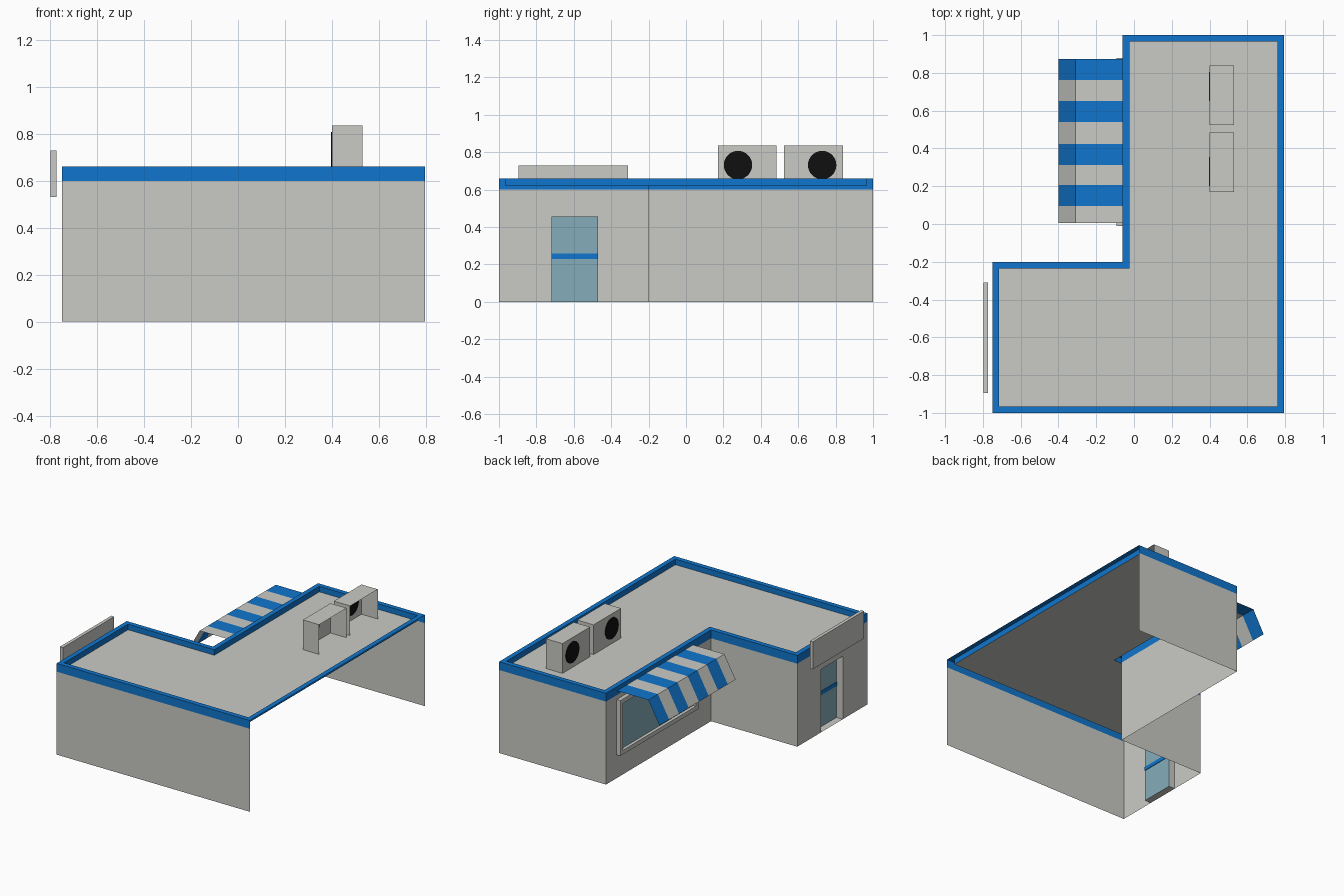
import bpy, bmesh, math
from mathutils import Vector, Matrix

if "Cube" in bpy.data.objects:
    bpy.data.objects.remove(bpy.data.objects["Cube"])


def material(name, rgb):
    m = bpy.data.materials.new(name)
    m.diffuse_color = (*rgb, 1)
    m.use_nodes = True
    m.node_tree.nodes["Principled BSDF"].inputs["Base Color"].default_value = m.diffuse_color
    return m


GREY = material("pale_grey", (0.59, 0.59, 0.56))
BLUE = material("bright_blue", (0.005, 0.18, 0.61))
GLASS = material("teal_glass", (0.235, 0.42, 0.50))
BLACK = material("black", (0.005, 0.005, 0.005))


def sheet(name, polys, mats, rule=None):
    """Object from corner lists; rule(i) gives the material index of face i."""
    bm = bmesh.new()
    for i, poly in enumerate(polys):
        f = bm.faces.new([bm.verts.new(p) for p in poly])
        f.material_index = rule(i) if rule else 0
    bmesh.ops.remove_doubles(bm, verts=bm.verts, dist=1e-5)
    me = bpy.data.meshes.new(name)
    bm.to_mesh(me)
    bm.free()
    for m in mats:
        me.materials.append(m)
    ob = bpy.data.objects.new(name, me)
    bpy.context.collection.objects.link(ob)
    return ob


def box(name, lo, hi, mat, skip_right=False):
    """Axis-aligned box, optionally open on its +x side."""
    bm = bmesh.new()
    bmesh.ops.create_cube(bm, size=1)
    for v in bm.verts:
        v.co = Vector([(a + b) / 2 + c * (b - a) for a, b, c in zip(lo, hi, v.co)])
    if skip_right:
        bm.normal_update()
        bmesh.ops.delete(bm, geom=[f for f in bm.faces if f.normal.x > 0.9], context='FACES')
    me = bpy.data.meshes.new(name)
    bm.to_mesh(me)
    bm.free()
    me.materials.append(mat)
    ob = bpy.data.objects.new(name, me)
    bpy.context.collection.objects.link(ob)
    return ob


# L-shaped plan, counter-clockwise from front left; edge 1 (right side) is open
plan = [Vector(p) for p in [(-0.75, -1), (0.795, -1), (0.795, 1),
                            (-0.06, 1), (-0.06, -0.2), (-0.75, -0.2)]]
N = len(plan)
WALL, TOP, ROOF, RIM = 0.60, 0.66, 0.62, 0.035


def inward(i):
    d = (plan[(i + 1) % N] - plan[i]).normalized()
    return Vector((-d.y, d.x))


inner = [plan[i] + RIM * (inward(i - 1) + inward(i)) for i in range(N)]


def strip(a, b, za, zb, i):
    j = (i + 1) % N
    return [(*a[i], za), (*a[j], za), (*b[j], zb), (*b[i], zb)]


# Walls: full sheets, except the door wall which is split round the opening
D0, D1, DH, DX = -0.72, -0.47, 0.455, -0.70
X = -0.75
walls = [strip(plan, plan, 0, WALL, i) for i in (0, 2, 3, 4)]
for y0, y1, z0 in [(-1, D0, 0), (D0, D1, DH), (D1, -0.2, 0)]:
    walls.append([(X, y1, z0), (X, y0, z0), (X, y0, WALL), (X, y1, WALL)])
sheet("walls", walls, [GREY])

# Roof deck and blue parapet
sheet("roof", [[(*p, ROOF) for p in inner]], [GREY])
rim = []
for i in range(N):
    if i != 1:
        rim.append(strip(plan, plan, WALL, TOP, i))
    rim.append(strip(plan, inner, TOP, TOP, i))
    rim.append(strip(inner, inner, TOP, ROOF, i))
sheet("parapet", rim, [BLUE])

# Door recess, glass and push bar
sheet("door_recess", [
    [(X, D0, 0), (DX, D0, 0), (DX, D0, DH), (X, D0, DH)],
    [(DX, D1, 0), (X, D1, 0), (X, D1, DH), (DX, D1, DH)],
    [(X, D0, DH), (DX, D0, DH), (DX, D1, DH), (X, D1, DH)],
    [(X, D1, 0), (DX, D1, 0), (DX, D0, 0), (X, D0, 0)]], [GREY])
sheet("door_glass", [[(DX, D1, 0), (DX, D0, 0), (DX, D0, DH), (DX, D1, DH)]], [GLASS])
box("door_bar", (DX - 0.004, D0, 0.23), (DX + 0.004, D1, 0.258), BLUE)

# Shop window on the outside of the wing wall
wx, W0, W1, Z0, Z1, B = -0.062, -0.01, 0.88, 0.17, 0.57, 0.03
box("window_glass", (wx - 0.008, W0 + B, Z0 + B), (wx, W1 - B, Z1 - B), GLASS)
for name, y0, y1, z0, z1 in [("sill", W0, W1, Z0, Z0 + B), ("head", W0, W1, Z1 - B, Z1),
                             ("near_side", W0, W0 + B, Z0 + B, Z1 - B),
                             ("far_side", W1 - B, W1, Z0 + B, Z1 - B)]:
    box("window_" + name, (wx - 0.03, y0, z0), (wx, y1, z1), GREY)

# Striped awning: flat top and sloping front
cuts = [0.874, 0.763, 0.651, 0.54, 0.423, 0.312, 0.206, 0.094, 0.004]
profile = [(-0.06, 0.63), (-0.31, 0.63), (-0.40, 0.47)]
awning = []
for a, b in zip(cuts, cuts[1:]):
    for (x0, z0), (x1, z1) in zip(profile, profile[1:]):
        awning.append([(x0, a, z0), (x1, a, z1), (x1, b, z1), (x0, b, z0)])
sheet("awning", awning, [BLUE, GREY], lambda i: (i // 2) % 2)

# Blank sign board above the door
box("sign_board", (-0.797, -0.895, 0.53), (-0.773, -0.31, 0.728), GREY)

# Roof cooling units, open at the back, with round fans
for k, (y0, fan_y) in enumerate([(0.17, 0.278), (0.525, 0.728)]):
    box(f"cooling_unit_{k + 1}", (0.40, y0, ROOF), (0.53, y0 + 0.315, 0.835), GREY, True)
    bm = bmesh.new()
    bmesh.ops.create_cone(bm, cap_ends=True, segments=32, radius1=0.076, radius2=0.076, depth=0.008,
                          matrix=Matrix.Translation((0.40, fan_y, 0.731)) @ Matrix.Rotation(math.pi / 2, 4, 'Y'))
    me = bpy.data.meshes.new("fan")
    bm.to_mesh(me)
    bm.free()
    me.materials.append(BLACK)
    bpy.context.collection.objects.link(bpy.data.objects.new(f"fan_{k + 1}", me))
